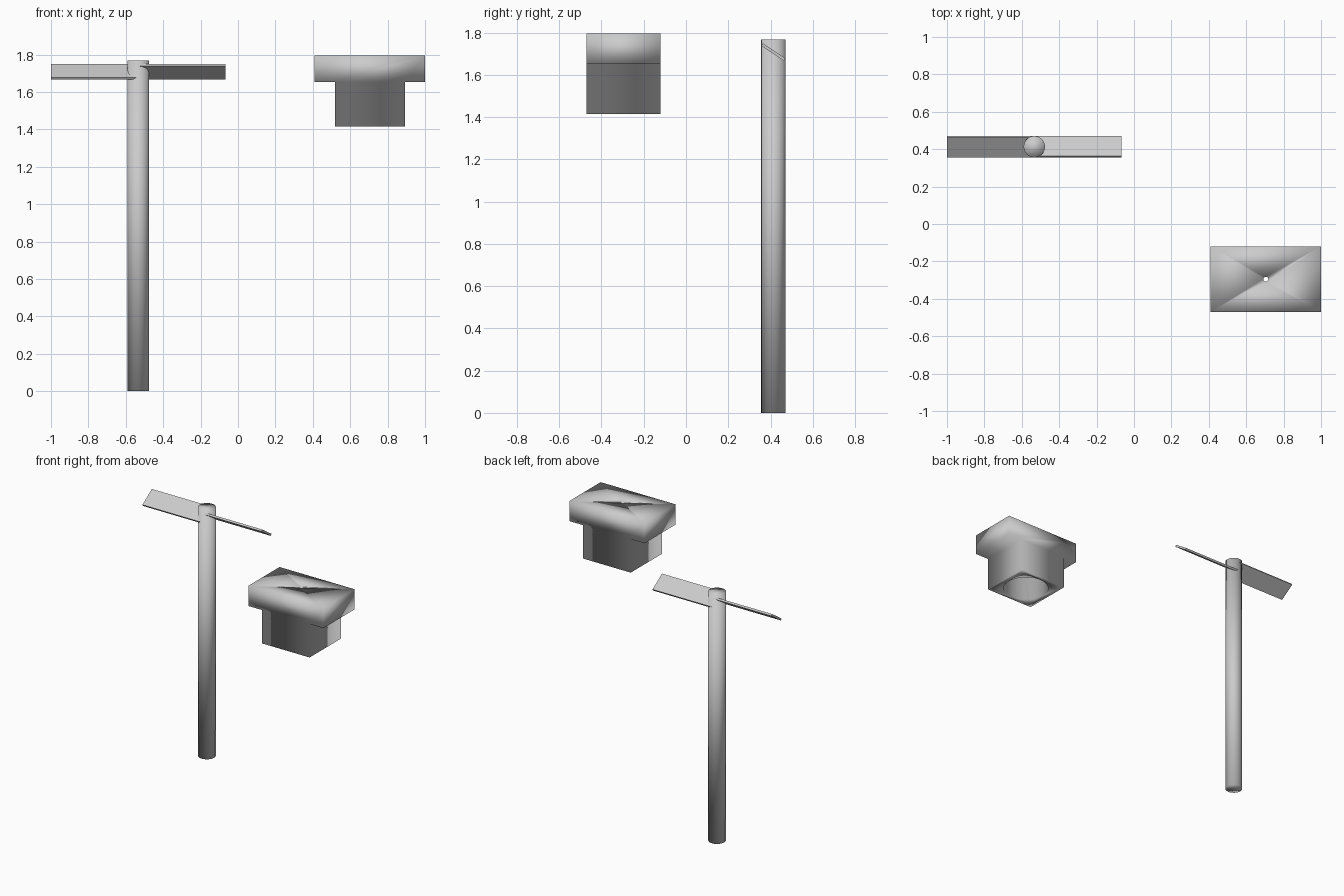
import bpy, bmesh, math
from mathutils import Matrix

if "Cube" in bpy.data.objects:
    bpy.data.objects.remove(bpy.data.objects["Cube"])

SX, SY = -0.533, 0.413      # shaft axis
HX, HY = 0.705, -0.295      # holder axis


def make_object(name, bm):
    bmesh.ops.recalc_face_normals(bm, faces=bm.faces)
    mesh = bpy.data.meshes.new(name)
    bm.to_mesh(mesh)
    bm.free()
    ob = bpy.data.objects.new(name, mesh)
    bpy.context.collection.objects.link(ob)
    return ob


def cylinder(name, x, y, r, z0, z1, sides):
    bm = bmesh.new()
    bmesh.ops.create_cone(bm, cap_ends=True, segments=sides, radius1=r, radius2=r,
                          depth=z1 - z0,
                          matrix=Matrix.Translation((x, y, (z0 + z1) / 2)))
    return make_object(name, bm)


# Long round shaft
shaft = cylinder("shaft", SX, SY, 0.057, 0, 1.767, 48)
shaft.data.shade_smooth()

# Two thin propeller blades, pitched in opposite directions
for name, side in (("blade_left", -1), ("blade_right", 1)):
    length, width, thick = 0.467, 0.128, 0.014
    bm = bmesh.new()
    bmesh.ops.create_cube(bm, size=1, matrix=(
        Matrix.Translation((SX + side * length / 2, SY, 1.708))
        @ Matrix.Rotation(math.radians(-34 * side), 4, 'X')
        @ Matrix.Diagonal((length, width, thick, 1))))
    make_object(name, bm)

# Holder: T-shaped profile extruded from front to back
profile = [(-0.295, 1.795), (-0.295, 1.652), (-0.187, 1.652), (-0.187, 1.415),
           (0.187, 1.415), (0.187, 1.652), (0.295, 1.652), (0.295, 1.795)]
bm = bmesh.new()
face = bm.faces.new([bm.verts.new((HX + x, HY - 0.175, z)) for x, z in profile])
ext = bmesh.ops.extrude_face_region(bm, geom=[face])
bmesh.ops.translate(bm, vec=(0, 0.35, 0),
                    verts=[v for v in ext["geom"] if isinstance(v, bmesh.types.BMVert)])
holder = make_object("holder", bm)

# Wide socket from below and a small hole through the top
cutters = [cylinder("socket_cutter", HX, HY, 0.15, 1.35, 1.66, 48),
           cylinder("pinhole_cutter", HX, HY, 0.013, 1.6, 1.85, 16)]
bpy.context.view_layer.objects.active = holder
for cutter in cutters:
    mod = holder.modifiers.new(cutter.name, 'BOOLEAN')
    mod.operation = 'DIFFERENCE'
    mod.solver = 'EXACT'
    mod.object = cutter
    bpy.ops.object.modifier_apply(modifier=mod.name)
for cutter in cutters:
    bpy.data.objects.remove(cutter)
holder.data.shade_smooth()
